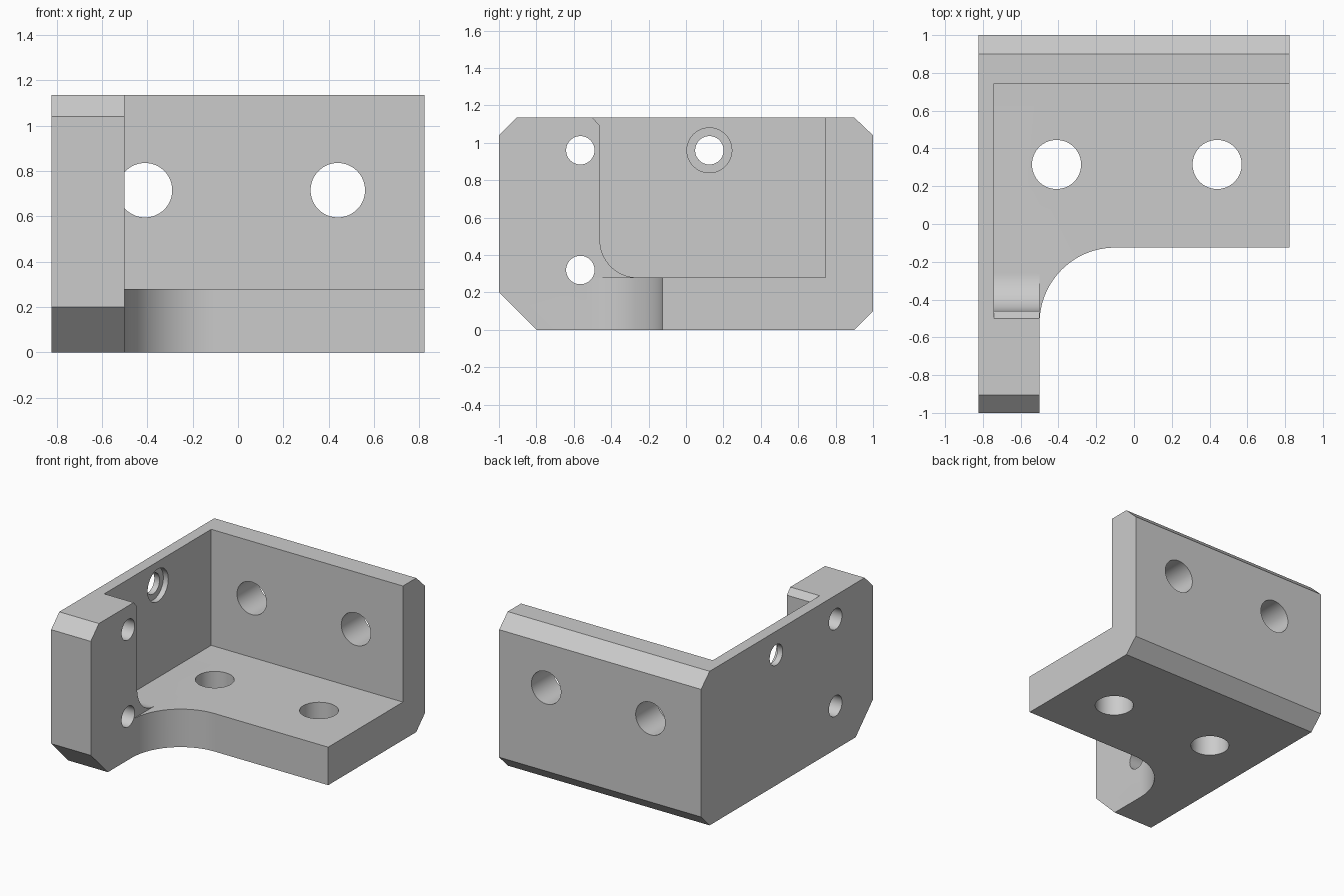
import bpy, bmesh, math
from mathutils import Vector

cube = bpy.data.objects.get("Cube")
if cube:
    bpy.data.objects.remove(cube, do_unlink=True)

grey = bpy.data.materials.new("plain grey")
grey.use_nodes = True
COLOUR = (0.6, 0.6, 0.6, 1)
grey.diffuse_color = COLOUR
grey.node_tree.nodes["Principled BSDF"].inputs["Base Color"].default_value = COLOUR

LEFT, RIGHT, TOP = -0.823, 0.823, 1.135
ARM, WALL, BACK, FLOOR = -0.5, -0.74, 0.745, 0.28


def prism(name, profile, axis, lo, hi):
    """Extrude a 2D profile along an axis; the profile uses the other two in order."""
    def place(p, t):
        v = list(p)
        v.insert(axis, t)
        return Vector(v)
    bm = bmesh.new()
    face = bm.faces.new([bm.verts.new(place(p, lo)) for p in profile])
    grown = bmesh.ops.extrude_face_region(bm, geom=[face])["geom"]
    shift = place((0, 0), hi - lo)
    bmesh.ops.translate(bm, vec=shift, verts=[g for g in grown if isinstance(g, bmesh.types.BMVert)])
    bmesh.ops.recalc_face_normals(bm, faces=bm.faces)
    mesh = bpy.data.meshes.new(name)
    bm.to_mesh(mesh)
    bm.free()
    obj = bpy.data.objects.new(name, mesh)
    mesh.materials.append(grey)
    bpy.context.collection.objects.link(obj)
    return obj


def arc(a, b, r, start, end, n=24):
    angles = [math.radians(start + (end - start) * i / n) for i in range(n + 1)]
    return [(a + r * math.cos(t), b + r * math.sin(t)) for t in angles]


def circle(a, b, r):
    return arc(a, b, r, 0, 360, 64)[:-1]


# Chamfered block
bracket = prism("corner_bracket", [
    (-0.8, 0), (0.9, 0), (1, 0.1), (1, 1.04), (0.9, TOP),
    (-0.905, TOP), (-1, 1.04), (-1, 0.2)], 0, LEFT, RIGHT)


def cut(profile, axis, lo, hi):
    cutter = prism("cutter", profile, axis, lo, hi)
    cutter.hide_render = True
    mod = bracket.modifiers.new("cut", "BOOLEAN")
    mod.operation, mod.solver, mod.object = "DIFFERENCE", "EXACT", cutter
    bpy.context.view_layer.objects.active = bracket
    bpy.ops.object.modifier_apply(modifier=mod.name)
    bpy.data.objects.remove(cutter, do_unlink=True)


# Pocket behind the arm, with a rounded lower corner and a chamfered lip
pocket = arc(-0.26, FLOOR + 0.2, 0.2, 180, 270)
pocket += [(BACK, FLOOR), (BACK, 1.5), (-0.5, 1.5), (-0.5, TOP), (-0.46, TOP - 0.045)]
cut(pocket, 0, WALL, 1)

# Open space above the floor, right up to the arm
cut([(-1.2, FLOOR), (BACK, FLOOR), (BACK, 1.5), (-1.2, 1.5)], 0, ARM, 1)

# Floor front edge with a concave sweep into the arm
cut(arc(-0.1, -0.525, 0.4, 180, 90) + [(1, -0.125), (1, -1.2), (ARM, -1.2)], 2, -0.2, 0.5)

# Mounting holes in the back wall and floor
for x in (-0.41, 0.44):
    cut(circle(x, 0.715, 0.12), 1, 0.6, 1.2)
    cut(circle(x, 0.315, 0.13), 2, -0.2, 0.5)

# Side holes, one with a counterbore on the inside
for y, z in ((-0.565, 0.96), (-0.565, 0.32), (0.125, 0.96)):
    cut(circle(y, z, 0.076), 0, -1, -0.4)
cut(circle(0.125, 0.96, 0.12), 0, WALL - 0.04, -0.6)

# Smooth curves, sharp corners
bpy.ops.object.select_all(action="DESELECT")
bracket.select_set(True)
bpy.context.view_layer.objects.active = bracket
bpy.ops.object.shade_smooth_by_angle(angle=math.radians(25))
